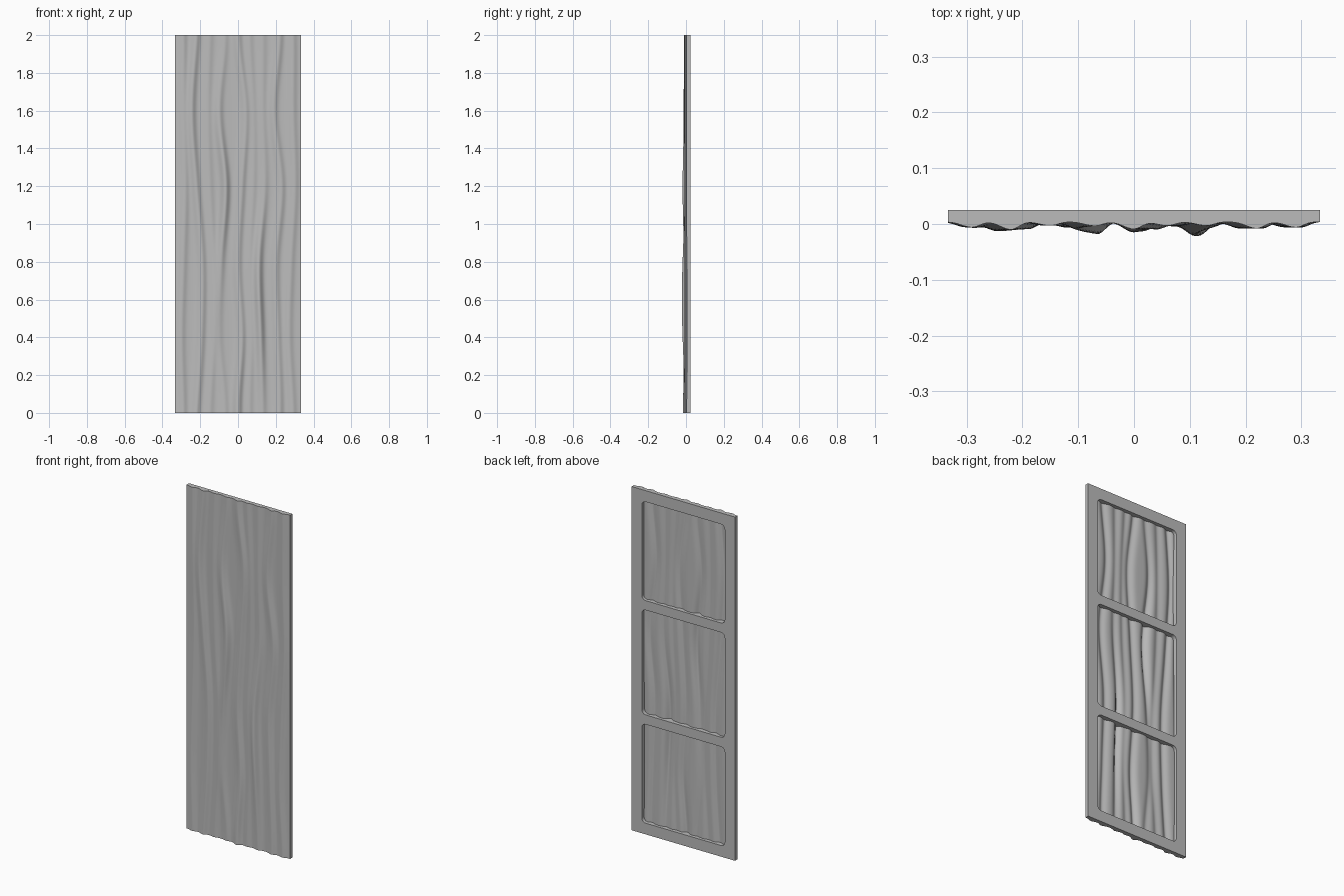
import bpy, bmesh, math

cube = bpy.data.objects.get("Cube")
if cube:
    bpy.data.objects.remove(cube)

HALF_W, HEIGHT, BACK_Y = 0.333, 2.0, 0.025
COLS, ROWS = 128, 120

grey = bpy.data.materials.new("plain grey")
grey.use_nodes = True
grey.diffuse_color = (0.5, 0.5, 0.5, 1)
grey.node_tree.nodes["Principled BSDF"].inputs["Base Color"].default_value = (0.5, 0.5, 0.5, 1)

# Each ripple: x along the height (repeating), base depth, extra depth, height of the extra depth
RIPPLES = [
    ((-.29, -.30, -.29, -.28, -.29), .010, 0, 1),
    ((-.22, -.195, -.19, -.22, -.245), .013, .004, 1.5),
    ((-.15, -.13, -.13, -.15, -.16), .007, 0, 1),
    ((-.07, -.10, -.09, -.065, -.10), .007, .015, 1.2),
    ((0, .02, .0, .02, .04), .013, .006, 0),
    ((.06, .07, .06, .08, .08), .007, 0, 1),
    ((.13, .12, .11, .14, .13), .007, .019, .6),
    ((.22, .21, .2, .23, .19), .012, 0, 1),
    ((.29, .27, .28, .30, .29), .010, 0, 1),
]


def wander(xs, z):
    """Smooth repeating path through evenly spaced x values."""
    n = len(xs)
    t = z / HEIGHT * n
    i = math.floor(t)
    f = t - i
    a, b, c, d = (xs[(i + k) % n] for k in (-1, 0, 1, 2))
    return b + f * (c - a + f * (2 * a - 5 * b + 4 * c - d + f * (3 * (b - c) + d - a))) / 2


def ripple_row(z):
    return [(wander(xs, z), base + extra * math.exp(-((z - zc) / .42) ** 2))
            for xs, base, extra, zc in RIPPLES]


def front_y(x, z, row=None):
    y = 0.004
    for cx, depth in row or ripple_row(z):
        spread = 0.026 if x < cx else 0.019
        y -= depth * math.exp(-((x - cx) / spread) ** 2)
    return y


def make_object(name, bm):
    mesh = bpy.data.meshes.new(name)
    bm.to_mesh(mesh)
    bm.free()
    mesh.materials.append(grey)
    obj = bpy.data.objects.new(name, mesh)
    bpy.context.collection.objects.link(obj)
    bpy.ops.object.select_all(action='DESELECT')
    obj.select_set(True)
    bpy.context.view_layer.objects.active = obj
    bpy.ops.object.shade_smooth_by_angle(angle=math.radians(40))
    return obj


# Thin rippled sheet, facing the front
bm = bmesh.new()
grid = []
for j in range(ROWS + 1):
    z = HEIGHT * j / ROWS
    row = ripple_row(z)
    xs = [HALF_W * (2 * i / COLS - 1) for i in range(COLS + 1)]
    grid.append([bm.verts.new((x, front_y(x, z, row), z)) for x in xs])
for low, high in zip(grid, grid[1:]):
    for i in range(COLS):
        bm.faces.new((low[i], low[i + 1], high[i + 1], high[i]))
sheet = make_object("rippled_sheet", bm)
solid = sheet.modifiers.new("thickness", 'SOLIDIFY')
solid.thickness = 0.005
solid.offset = -1
solid.use_rim = False


# Back frame: flat face with three openings, walls running down to the sheet
def split_sides(corners, counts):
    """Closed outline with each side split into steps."""
    points = []
    for k, (a, n) in enumerate(zip(corners, counts)):
        b = corners[(k + 1) % len(corners)]
        points += [(a[0] + (b[0] - a[0]) * s / n, a[1] + (b[1] - a[1]) * s / n) for s in range(n)]
    return points


def rounded_opening(half, bottom, top, radius, steps=6):
    corners, counts = [], []
    centres = [(half - radius, bottom + radius), (half - radius, top - radius),
               (radius - half, top - radius), (radius - half, bottom + radius)]
    for k, (cx, cz) in enumerate(centres):
        for s in range(steps + 1):
            angle = math.pi / 2 * (k - 1 + s / steps)
            corners.append((cx + radius * math.cos(angle), cz + radius * math.sin(angle)))
            counts.append(1 if s < steps else (30 if k % 2 == 0 else 80))
    return split_sides(corners, counts)


def add_wall(bm, outline, sink):
    """Wall from the back plane to the sheet; returns the back edges."""
    back = [bm.verts.new((x, BACK_Y, z)) for x, z in outline]
    front = [bm.verts.new((x, front_y(x, z) + sink, z)) for x, z in outline]
    n = len(outline)
    for i in range(n):
        k = (i + 1) % n
        bm.faces.new((back[i], back[k], front[k], front[i]))
    return [bm.edges.get((back[i], back[(i + 1) % n])) for i in range(n)]


bm = bmesh.new()
outer = split_sides([(-HALF_W, 0), (HALF_W, 0), (HALF_W, HEIGHT), (-HALF_W, HEIGHT)],
                    [COLS, ROWS, COLS, ROWS])
rim = add_wall(bm, outer, 0)
for bottom, top in ((.065, .64), (.695, 1.305), (1.36, 1.935)):
    rim += add_wall(bm, rounded_opening(.267, bottom, top, .025), .003)
bmesh.ops.triangle_fill(bm, use_beauty=True, edges=rim, normal=(0, 1, 0))
bmesh.ops.recalc_face_normals(bm, faces=bm.faces)
make_object("back_frame", bm)
